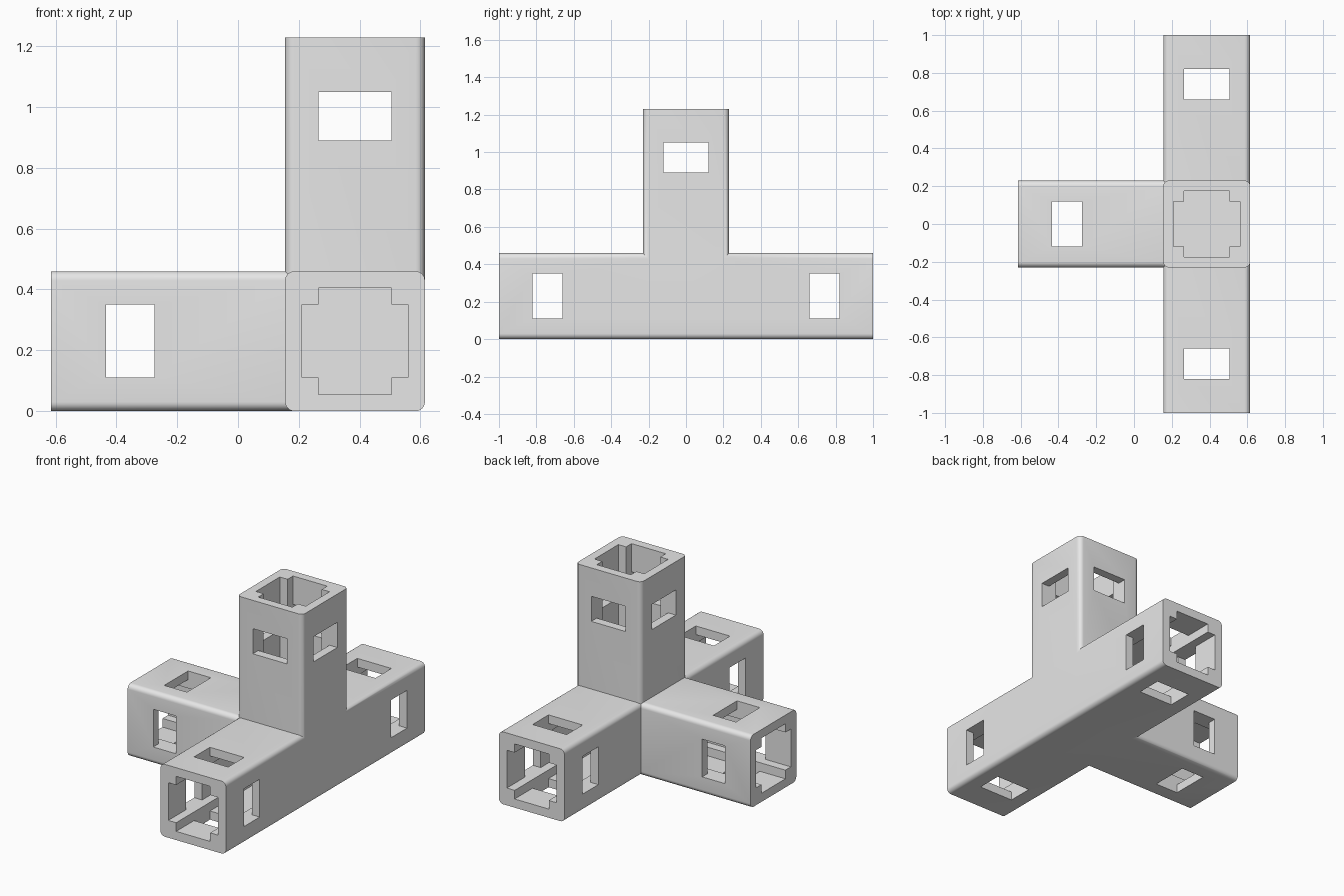
import bpy
import bmesh
from mathutils import Vector

cube = bpy.data.objects.get("Cube")
if cube:
    bpy.data.objects.remove(cube, do_unlink=True)

SIDE, REACH, FILLET = 0.46, 1.0, 0.03
BORE, SLOT = 0.35, 0.24            # full bore width, width between corner ribs
CENTRE = Vector((0.385, 0, SIDE / 2))
ARMS = [(1, -1), (1, 1), (0, -1), (2, 1)]   # axis, direction

grey = bpy.data.materials.new("light_grey_plastic")
grey.use_nodes = True
grey.diffuse_color = (0.8, 0.8, 0.8, 1)
grey.node_tree.nodes["Principled BSDF"].inputs["Base Color"].default_value = (0.8, 0.8, 0.8, 1)


def bar(name, axis, start, end, widths, fillet=0):
    """Box running along an axis from the hub centre, with rounded long edges."""
    size, mid = [0, 0, 0], CENTRE.copy()
    others = [i for i in range(3) if i != axis]
    size[axis] = abs(end - start)
    size[others[0]], size[others[1]] = widths
    mid[axis] += (start + end) / 2
    bm = bmesh.new()
    bmesh.ops.create_cube(bm, size=1)
    bmesh.ops.scale(bm, vec=size, verts=bm.verts)
    bmesh.ops.translate(bm, vec=mid, verts=bm.verts)
    if fillet:
        long_edges = [e for e in bm.edges
                      if abs((e.verts[0].co - e.verts[1].co)[axis]) > size[axis] / 2]
        bmesh.ops.bevel(bm, geom=long_edges, offset=fillet, segments=6,
                        profile=0.5, affect='EDGES')
    bmesh.ops.recalc_face_normals(bm, faces=bm.faces)
    mesh = bpy.data.meshes.new(name)
    bm.to_mesh(mesh)
    bm.free()
    mesh.materials.append(grey)
    obj = bpy.data.objects.new(name, mesh)
    bpy.context.collection.objects.link(obj)
    return obj


def combine(body, tool, operation):
    """Apply one boolean and discard the tool."""
    mod = body.modifiers.new(operation, 'BOOLEAN')
    mod.operation, mod.solver, mod.object = operation, 'EXACT', tool
    bpy.context.view_layer.objects.active = body
    bpy.ops.object.modifier_apply(modifier=mod.name)
    bpy.data.objects.remove(tool, do_unlink=True)


# Solid body: long beam, side arm and upright post
body = bar("four_way_tube_connector", 1, -REACH, REACH, (SIDE, SIDE), FILLET)
for axis, sign in ARMS[2:]:
    combine(body, bar("arm", axis, 0, sign * REACH, (SIDE, SIDE), FILLET), 'UNION')

for axis, sign in ARMS:
    # Cross-shaped socket, closed at the hub
    for widths in ((BORE, SLOT), (SLOT, BORE)):
        combine(body, bar("socket", axis, sign * SIDE / 2, sign * 1.1, widths), 'DIFFERENCE')
    # Latch windows through all four walls
    for widths in ((0.6, SLOT), (SLOT, 0.6)):
        combine(body, bar("window", axis, sign * 0.66, sign * 0.82, widths), 'DIFFERENCE')

bpy.ops.object.select_all(action='DESELECT')
body.select_set(True)
bpy.context.view_layer.objects.active = body
bpy.ops.object.shade_smooth_by_angle(angle=0.6)
